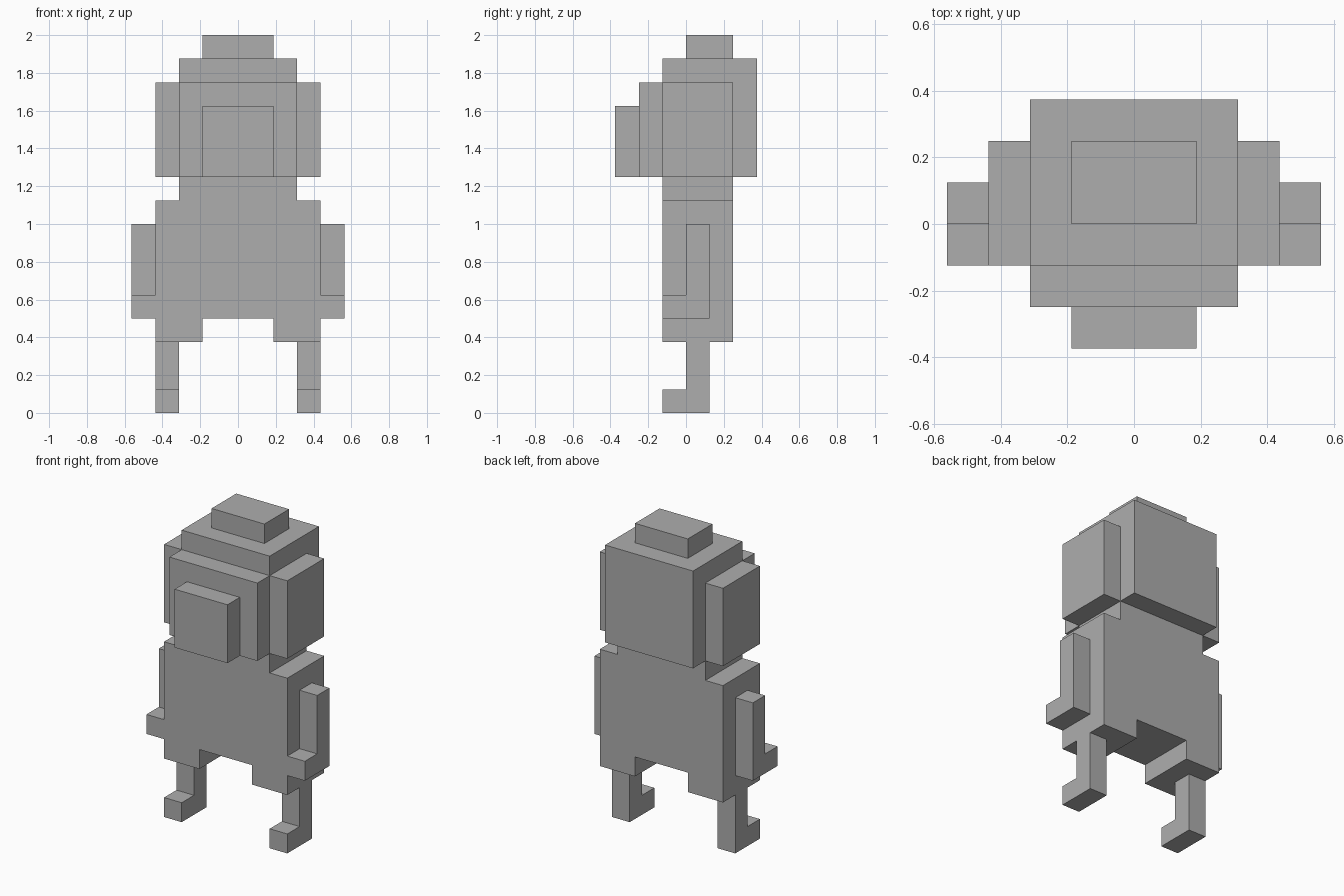
import bpy
import bmesh
from mathutils import Vector

cube = bpy.data.objects.get("Cube")
if cube:
    bpy.data.objects.remove(cube, do_unlink=True)

U = 0.125  # size of one block; all part sizes are counted in blocks

grey = bpy.data.materials.new("plain grey")
grey.use_nodes = True
COLOUR = (0.42, 0.42, 0.42, 1)
grey.diffuse_color = COLOUR
grey.node_tree.nodes["Principled BSDF"].inputs["Base Color"].default_value = COLOUR


def extrude_profile(name, outline, axis, start, end):
    """Extrude an outline along x (points are y, z) or y (points are x, z)."""
    def place(a, b, depth):
        return Vector((depth, a, b) if axis == "x" else (a, depth, b)) * U

    bm = bmesh.new()
    face = bm.faces.new([bm.verts.new(place(a, b, start)) for a, b in outline])
    grown = bmesh.ops.extrude_face_region(bm, geom=[face], use_keep_orig=True)
    moved = [g for g in grown["geom"] if isinstance(g, bmesh.types.BMVert)]
    bmesh.ops.translate(bm, verts=moved, vec=place(0, 0, end - start))
    bmesh.ops.recalc_face_normals(bm, faces=bm.faces)
    mesh = bpy.data.meshes.new(name)
    bm.to_mesh(mesh)
    bm.free()
    mesh.materials.append(grey)
    obj = bpy.data.objects.new(name, mesh)
    bpy.context.collection.objects.link(obj)
    return obj


def block(name, x, y, z):
    """Box between the given (low, high) block positions."""
    outline = [(x[0], z[0]), (x[1], z[0]), (x[1], z[1]), (x[0], z[1])]
    return extrude_profile(name, outline, "y", *y)


def l_shape(height):
    """Upright limb one block thick with a toe or hand pointing forward."""
    return lambda base: [(-1, base), (1, base), (1, base + height),
                         (0, base + height), (0, base + 1), (-1, base + 1)]


# Torso with hips, shoulders and neck
half = [(1.5, 4), (1.5, 3), (3.5, 3), (3.5, 9), (2.5, 9), (2.5, 10)]
torso = half + [(-x, z) for x, z in reversed(half)]
extrude_profile("torso", torso, "y", -1, 2)

# Head, stepped face and crown
block("head", (-2.5, 2.5), (-1, 3), (10, 15))
block("face", (-2.5, 2.5), (-2, -1), (10, 14))
block("snout", (-1.5, 1.5), (-3, -2), (10, 13))
block("crown", (-1.5, 1.5), (0, 2), (15, 16))

# Paired parts
for side, s in (("left", 1), ("right", -1)):
    inner, outer = sorted((2.5 * s, 3.5 * s))
    block(side + "_head_side", (inner, outer), (-1, 2), (10, 14))
    extrude_profile(side + "_leg", l_shape(3)(0), "x", inner, outer)
    extrude_profile(side + "_arm", l_shape(4)(4), "x", inner + s, outer + s)
